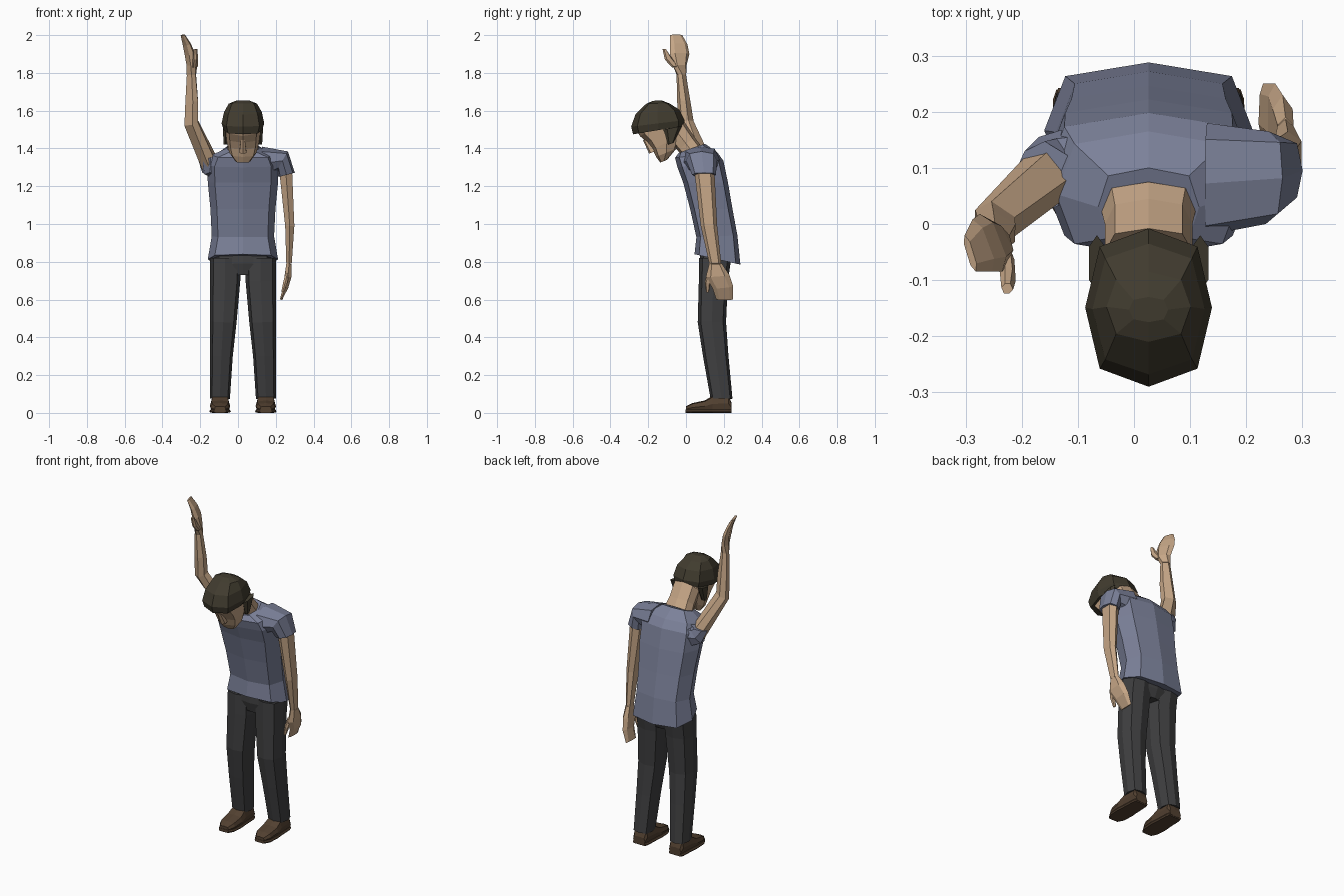
import bpy, bmesh
from math import cos, sin, pi
from mathutils import Vector

CX = 0.026  # body mid-plane


def material(name, rgb):
    m = bpy.data.materials.new(name)
    m.diffuse_color = (*rgb, 1)
    return m


SKIN = material("skin", (0.56, 0.38, 0.24))
SHIRT = material("shirt_cloth", (0.20, 0.22, 0.32))
TROUSER = material("trouser_cloth", (0.05, 0.05, 0.052))
HAIR = material("hair_brown", (0.052, 0.044, 0.028))
LEATHER = material("leather", (0.085, 0.052, 0.03))


def loft(name, rows, mat, n=8, power=0.75, mirror=False):
    """Skin rings; each row is (front point, back point, half width)."""
    def vec(p):
        return Vector((2 * CX - p[0] if mirror else p[0], p[1], p[2]))
    rows = [(vec(a), vec(b), w) for a, b, w in rows]
    mids = [(a + b) / 2 for a, b, w in rows]
    bm = bmesh.new()
    rings = []
    for i, (a, b, hw) in enumerate(rows):
        axis = mids[min(i + 1, len(rows) - 1)] - mids[max(i - 1, 0)]
        u = (a - b) / 2
        w = axis.cross(u).normalized() * hw
        ring = []
        for k in range(n):
            c, s = cos(2 * pi * k / n), sin(2 * pi * k / n)
            c, s = [0 if abs(t) < 1e-6 else abs(t) ** power * (1 if t > 0 else -1) for t in (c, s)]
            ring.append(bm.verts.new(mids[i] + u * c + w * s))
        rings.append(ring)
    for r0, r1 in zip(rings, rings[1:]):
        for k in range(n):
            j = (k + 1) % n
            bm.faces.new((r0[k], r0[j], r1[j], r1[k]))
    bm.faces.new(rings[0])
    bm.faces.new(rings[-1])
    bmesh.ops.recalc_face_normals(bm, faces=bm.faces)
    me = bpy.data.meshes.new(name)
    bm.to_mesh(me)
    bm.free()
    me.materials.append(mat)
    ob = bpy.data.objects.new(name, me)
    bpy.context.collection.objects.link(ob)
    return ob


def mid(rows, x=CX):
    """Rows (yf, zf, yb, zb, half width) lying in a plane of constant x."""
    return [((x, yf, zf), (x, yb, zb), w) for yf, zf, yb, zb, w in rows]


# Shirt body
loft("shirt", mid([
    (0.045, 0.84, 0.288, 0.785, 0.186), (0.055, 0.93, 0.272, 0.94, 0.165),
    (0.022, 1.08, 0.246, 1.08, 0.172), (-0.015, 1.22, 0.222, 1.22, 0.186),
    (-0.045, 1.30, 0.198, 1.335, 0.188), (-0.058, 1.35, 0.165, 1.38, 0.165),
    (-0.04, 1.375, 0.10, 1.425, 0.09)]), SHIRT, power=0.65)

# Sleeves
loft("left_sleeve", [((0.13, -0.02, 1.32), (0.13, 0.18, 1.34), 0.08),
                     ((0.235, 0.0, 1.335), (0.24, 0.165, 1.335), 0.056),
                     ((0.257, 0.033, 1.26), (0.257, 0.158, 1.26), 0.045)], SHIRT)
loft("right_sleeve", [((-0.05, 0.0, 1.29), (-0.09, 0.18, 1.30), 0.08),
                      ((-0.115, 0.03, 1.31), (-0.17, 0.155, 1.31), 0.06),
                      ((-0.11, 0.045, 1.36), (-0.195, 0.13, 1.35), 0.05)], SHIRT)

# Lowered left arm and hand
loft("left_arm", [((0.252, 0.043, 1.29), (0.252, 0.15, 1.29), 0.038),
                  ((0.274, 0.078, 0.99), (0.274, 0.165, 0.99), 0.027),
                  ((0.27, 0.123, 0.79), (0.27, 0.187, 0.79), 0.016)], SKIN, 6)
loft("left_hand", [((0.27, 0.123, 0.79), (0.27, 0.19, 0.79), 0.016),
                   ((0.265, 0.105, 0.72), (0.265, 0.23, 0.73), 0.02),
                   ((0.252, 0.14, 0.66), (0.252, 0.25, 0.67), 0.015),
                   ((0.226, 0.16, 0.60), (0.23, 0.25, 0.60), 0.006)], SKIN, 6)
loft("left_thumb", [((0.262, 0.11, 0.74), (0.262, 0.15, 0.74), 0.012),
                    ((0.25, 0.10, 0.69), (0.25, 0.13, 0.69), 0.012),
                    ((0.236, 0.106, 0.64), (0.236, 0.122, 0.64), 0.008)], SKIN, 6)

# Raised right arm and hand
loft("right_arm", [((-0.11, 0.055, 1.31), (-0.18, 0.135, 1.31), 0.043),
                   ((-0.213, -0.022, 1.54), (-0.283, 0.025, 1.53), 0.035),
                   ((-0.212, -0.032, 1.65), (-0.278, 0.008, 1.65), 0.03),
                   ((-0.225, -0.042, 1.79), (-0.268, -0.008, 1.79), 0.021)], SKIN, 6)
loft("right_hand", [((-0.225, -0.042, 1.79), (-0.268, -0.006, 1.79), 0.021),
                    ((-0.225, -0.07, 1.84), (-0.262, 0.003, 1.84), 0.022),
                    ((-0.235, -0.085, 1.90), (-0.275, 0.018, 1.90), 0.019),
                    ((-0.253, -0.085, 1.95), (-0.288, 0.008, 1.95), 0.014),
                    ((-0.282, -0.085, 2.0), (-0.302, -0.02, 2.0), 0.007)], SKIN, 6)
loft("right_thumb", [((-0.222, -0.075, 1.83), (-0.235, -0.04, 1.83), 0.014),
                     ((-0.22, -0.112, 1.87), (-0.23, -0.075, 1.88), 0.013),
                     ((-0.222, -0.124, 1.925), (-0.23, -0.106, 1.925), 0.01)], SKIN, 6)

# Hips
loft("trouser_hips", mid([(0.09, 0.73, 0.21, 0.73, 0.165), (0.072, 0.79, 0.232, 0.78, 0.17),
                          (0.075, 0.88, 0.24, 0.88, 0.155)]), TROUSER)

# Trouser legs, shoes with soles, sideburns on both sides
LEG = [(0.12, 0.07, 0.24, 0.82, 0.08), (0.12, 0.068, 0.222, 0.70, 0.08),
       (0.13, 0.062, 0.212, 0.48, 0.07), (0.14, 0.09, 0.225, 0.30, 0.06),
       (0.148, 0.13, 0.246, 0.075, 0.053)]
SHOE = [(0.0, 0.035, 0.03), (0.035, 0.052, 0.05), (0.10, 0.066, 0.054),
        (0.14, 0.09, 0.05), (0.225, 0.095, 0.046), (0.242, 0.05, 0.04)]
for side, flip in (("left", False), ("right", True)):
    loft(side + "_trouser_leg", [((x, f, z), (x, b, z), w) for x, f, b, z, w in LEG],
         TROUSER, power=0.7, mirror=flip)
    loft(side + "_shoe", [((0.147, y, 0.005), (0.147, y, z), w) for y, z, w in SHOE],
         LEATHER, power=0.55, mirror=flip)
    loft(side + "_sole", [((0.147, y - 0.002, 0), (0.147, y - 0.002, 0.018), w + 0.003)
                          for y, z, w in SHOE], LEATHER, power=0.3, mirror=flip)
    loft(side + "_sideburn", [((0.118, -0.12, 1.50), (0.118, -0.02, 1.52), 0.016),
                              ((0.117, -0.095, 1.42), (0.117, -0.065, 1.43), 0.012)],
         HAIR, 6, mirror=flip)

# Neck, bowed head and nose
loft("neck", mid([(-0.02, 1.36, 0.075, 1.42, 0.085), (-0.045, 1.39, 0.045, 1.46, 0.078),
                  (-0.09, 1.44, -0.008, 1.54, 0.078)]), SKIN)
loft("head", mid([
    (-0.136, 1.325, -0.10, 1.34, 0.04), (-0.158, 1.355, -0.05, 1.40, 0.072),
    (-0.178, 1.395, -0.025, 1.47, 0.085), (-0.205, 1.43, -0.015, 1.52, 0.09),
    (-0.243, 1.465, -0.03, 1.58, 0.093), (-0.265, 1.50, -0.08, 1.62, 0.085)]), SKIN)
loft("nose", mid([(-0.228, 1.445, -0.19, 1.44, 0.012), (-0.195, 1.372, -0.155, 1.39, 0.021)]),
     SKIN, 6)

# Hair cap
loft("hair", mid([
    (-0.28, 1.475, -0.01, 1.52, 0.102), (-0.29, 1.515, -0.008, 1.55, 0.113),
    (-0.268, 1.58, -0.035, 1.605, 0.10), (-0.21, 1.637, -0.085, 1.637, 0.075),
    (-0.175, 1.652, -0.13, 1.655, 0.035)]), HAIR)
